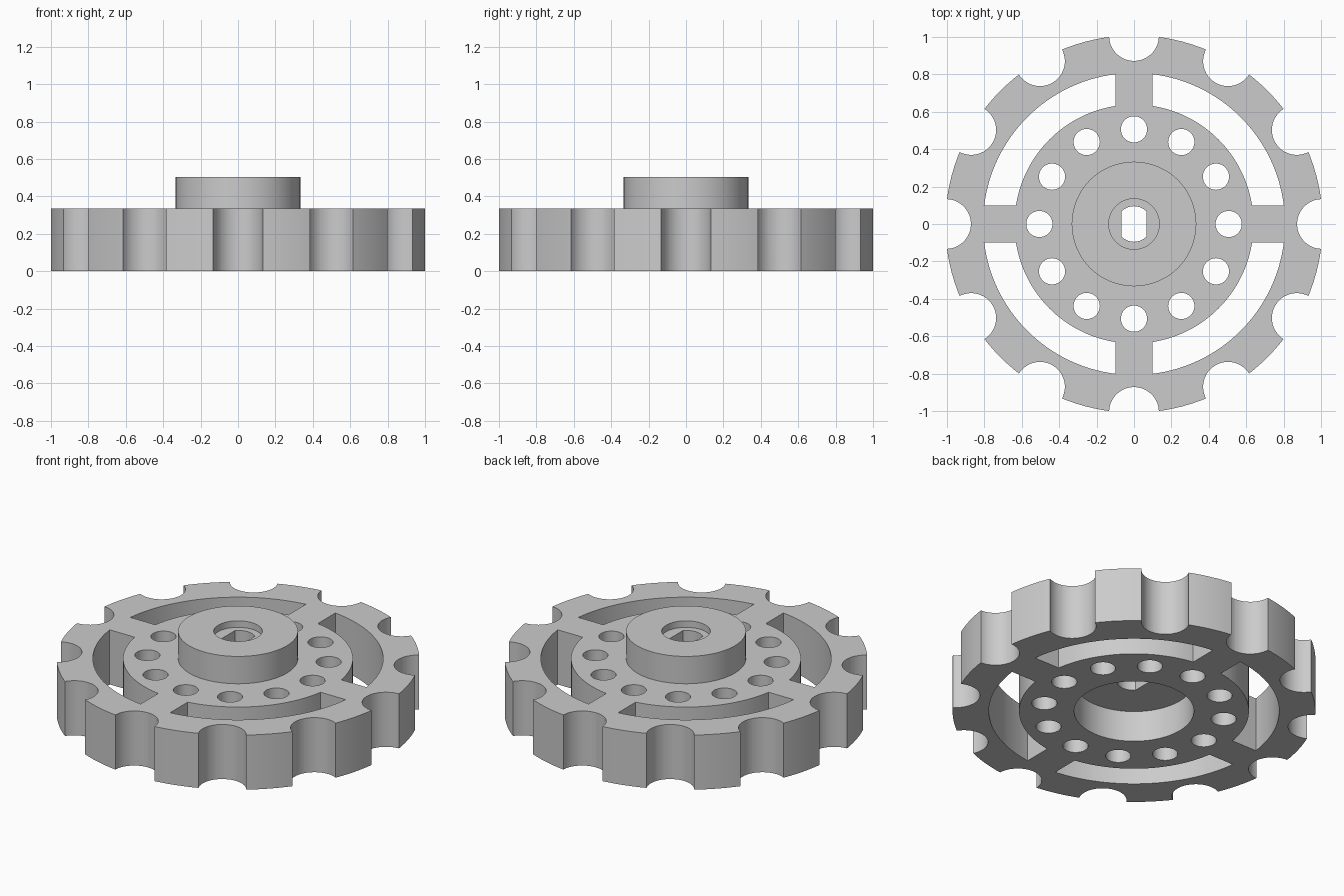
import bpy, bmesh, math
from mathutils import Matrix, Vector

cube = bpy.data.objects.get("Cube")
if cube:
    bpy.data.objects.remove(cube, do_unlink=True)

RIM, THICK, HUB, TOP = 1.0088, 0.335, 0.333, 0.503
RECESS_DEPTH, BORE_FLOOR = 0.19, 0.463

grey = bpy.data.materials.new("plain grey")
grey.use_nodes = True
grey.diffuse_color = (0.6, 0.6, 0.6, 1)
grey.node_tree.nodes["Principled BSDF"].inputs["Base Color"].default_value = (0.6, 0.6, 0.6, 1)


def make_object(name, bm):
    bmesh.ops.recalc_face_normals(bm, faces=bm.faces)
    mesh = bpy.data.meshes.new(name)
    bm.to_mesh(mesh)
    bm.free()
    mesh.materials.append(grey)
    obj = bpy.data.objects.new(name, mesh)
    bpy.context.collection.objects.link(obj)
    return obj


def arc(radius, start, end, steps, centre=(0, 0)):
    return [(centre[0] + radius * math.cos(start + (end - start) * i / steps),
             centre[1] + radius * math.sin(start + (end - start) * i / steps))
            for i in range(steps + 1)]


def prism(bm, outline, bottom=-0.2, top=0.8):
    face = bm.faces.new([bm.verts.new((x, y, bottom)) for x, y in outline])
    new = bmesh.ops.extrude_face_region(bm, geom=[face])["geom"]
    verts = [v for v in new if isinstance(v, bmesh.types.BMVert)]
    bmesh.ops.translate(bm, verts=verts, vec=(0, 0, top - bottom))


# Wheel and hub body: lathed profile with underside recess and shallow top bore
bm = bmesh.new()
profile = [(0, RECESS_DEPTH), (HUB, RECESS_DEPTH), (HUB, 0), (RIM, 0), (RIM, THICK),
           (HUB, THICK), (HUB, TOP), (0.135, TOP), (0.135, BORE_FLOOR), (0, BORE_FLOOR)]
verts = [bm.verts.new((r, 0, z)) for r, z in profile]
edges = [bm.edges.new(pair) for pair in zip(verts, verts[1:])]
bmesh.ops.spin(bm, geom=verts + edges, cent=(0, 0, 0), axis=(0, 0, 1),
               angle=math.tau, steps=120, use_merge=True)
bmesh.ops.remove_doubles(bm, verts=bm.verts, dist=0.0001)
wheel = make_object("wheel", bm)

# Cutters: rim notches, ring of round holes, curved slots, flat-sided shaft hole
bm = bmesh.new()
for i in range(12):
    a = i * math.tau / 12
    for distance, radius in ((1.005, 0.133), (0.506, 0.07)):
        centre = (distance * math.cos(a), distance * math.sin(a))
        prism(bm, arc(radius, a, a + math.tau, 48, centre)[:-1])

for i in range(4):
    a = i * math.pi / 2
    outer, inner = (math.asin(0.1 / r) for r in (0.807, 0.639))
    outline = (arc(0.807, a + outer, a + math.pi / 2 - outer, 32)
               + arc(0.639, a + math.pi / 2 - inner, a + inner, 32))
    prism(bm, outline)

flat = math.acos(0.067 / 0.095)
prism(bm, arc(0.095, flat, math.pi - flat, 12)
      + arc(0.095, math.pi + flat, math.tau - flat, 12))
cutter = make_object("hole_cutter", bm)
cutter.hide_render = True

# Cut the openings, then discard the cutter
cut = wheel.modifiers.new("openings", "BOOLEAN")
cut.operation = "DIFFERENCE"
cut.solver = "EXACT"
cut.object = cutter
bpy.context.view_layer.objects.active = wheel
wheel.select_set(True)
bpy.ops.object.modifier_apply(modifier=cut.name)
bpy.data.objects.remove(cutter, do_unlink=True)
bpy.ops.object.shade_smooth_by_angle(angle=math.radians(30))
